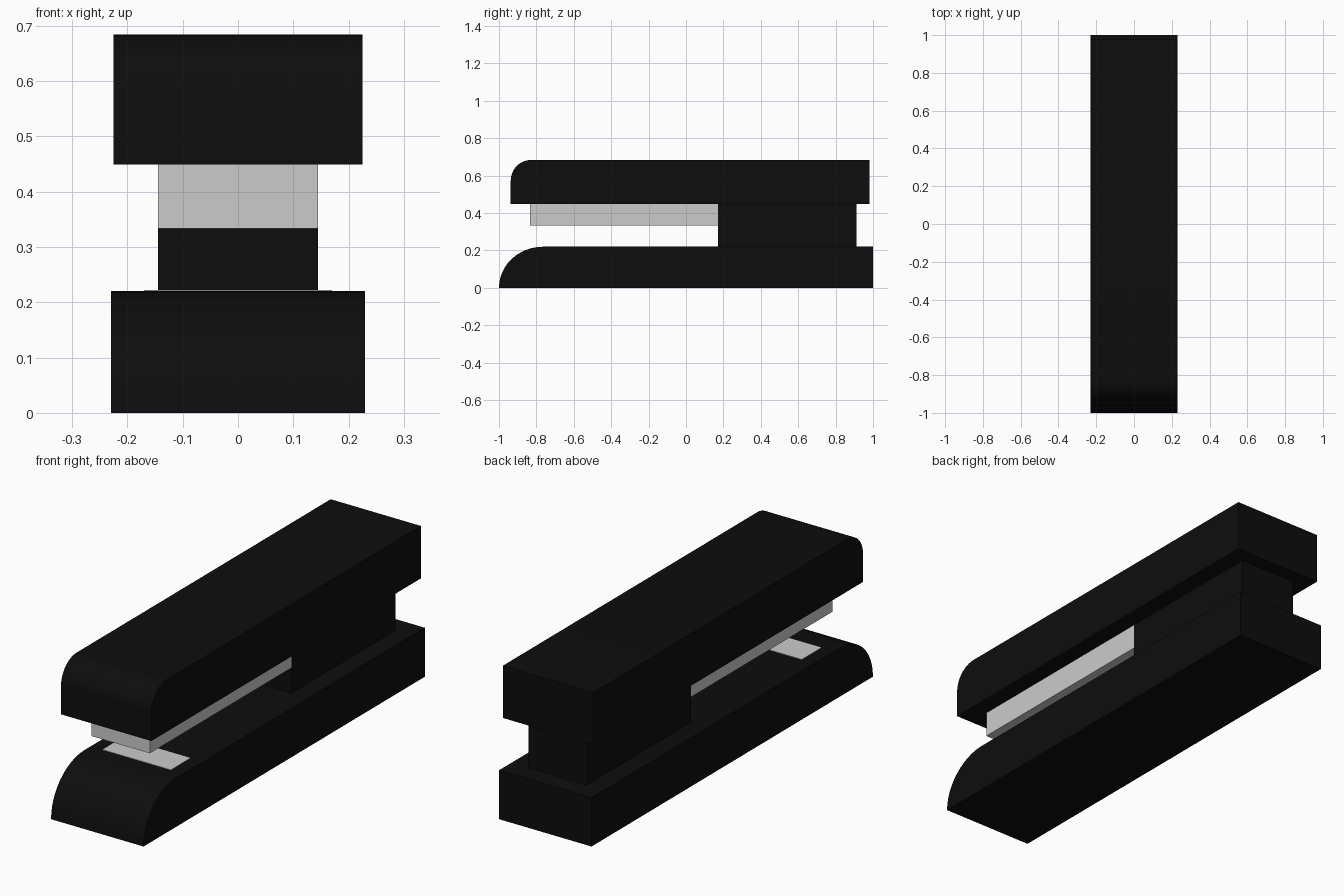
import bpy, bmesh
from math import sin, cos, pi, radians

if "Cube" in bpy.data.objects:
    bpy.data.objects.remove(bpy.data.objects["Cube"])

black = bpy.data.materials.new("black_plastic")
black.diffuse_color = (0.004, 0.004, 0.004, 1)
black.use_nodes = True
black.node_tree.nodes["Principled BSDF"].inputs["Base Color"].default_value = black.diffuse_color


def bar(name, half_w, y0, y1, z0, z1, nose=None, mat=None, steps=12):
    """Extrude a side profile across x; nose = (length, height) of a rounded top front edge."""
    if nose:
        ry, rz = nose
        front = [(y0 + ry - ry * cos(i * pi / 2 / steps), z1 - rz + rz * sin(i * pi / 2 / steps))
                 for i in range(steps + 1)]
        if z1 - rz > z0 + 1e-4:
            front.insert(0, (y0, z0))
    else:
        front = [(y0, z0), (y0, z1)]
    profile = front + [(y1, z1), (y1, z0)]

    bm = bmesh.new()
    face = bm.faces.new([bm.verts.new((-half_w, y, z)) for y, z in profile])
    ext = bmesh.ops.extrude_face_region(bm, geom=[face])
    moved = [v for v in ext["geom"] if isinstance(v, bmesh.types.BMVert)]
    bmesh.ops.translate(bm, verts=moved, vec=(2 * half_w, 0, 0))
    bmesh.ops.recalc_face_normals(bm, faces=bm.faces)
    mesh = bpy.data.meshes.new(name)
    bm.to_mesh(mesh)
    bm.free()

    obj = bpy.data.objects.new(name, mesh)
    bpy.context.collection.objects.link(obj)
    if mat:
        mesh.materials.append(mat)
    if nose:
        bpy.ops.object.select_all(action='DESELECT')
        obj.select_set(True)
        bpy.context.view_layer.objects.active = obj
        bpy.ops.object.shade_smooth_by_angle(angle=radians(30))
    return obj


# Black body: base, rear hinge block, top arm
bar("base", 0.23, -1.0, 1.0, 0.0, 0.22, nose=(0.235, 0.22), mat=black)
bar("hinge_block", 0.145, 0.172, 0.912, 0.22, 0.449, mat=black)
bar("top_arm", 0.225, -0.937, 0.98, 0.449, 0.684, nose=(0.11, 0.11), mat=black)

# Grey metal: staple magazine and anvil plate
bar("magazine", 0.145, -0.834, 0.172, 0.333, 0.449)
bar("anvil_plate", 0.17, -0.72, -0.58, 0.215, 0.222)
